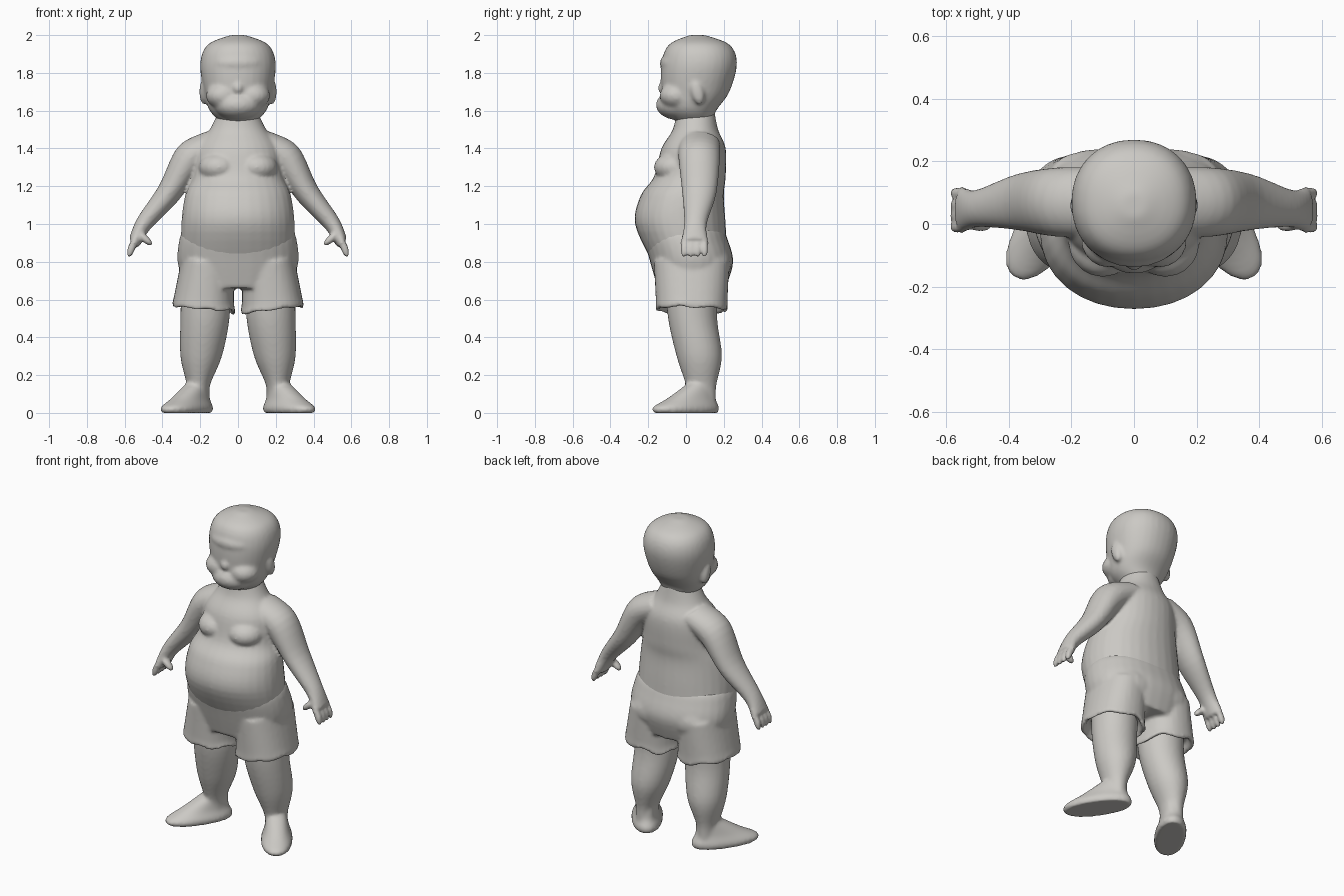
import bpy, bmesh
from math import cos, sin, radians, pi, copysign
from mathutils import Vector, Matrix, Euler

cube = bpy.data.objects.get("Cube")
if cube:
    bpy.data.objects.remove(cube, do_unlink=True)

clay = bpy.data.materials.new("warm_grey_clay")
clay.use_nodes = True
clay.diffuse_color = (.6, .585, .555, 1)
shader = clay.node_tree.nodes["Principled BSDF"]
shader.inputs["Base Color"].default_value = clay.diffuse_color
shader.inputs["Roughness"].default_value = .8


def spline(rings, steps):
    """Smoothly interpolate the ring settings along the part."""
    rows = [rings[0], *rings, rings[-1]]
    result = []
    for before, start, end, after in zip(rows, rows[1:], rows[2:], rows[3:]):
        for step in range(steps):
            t = step / steps
            blend = []
            for a, b, c, d in zip(before, start, end, after):
                cubic = 3 * (b - c) + d - a
                square = 2 * a - 5 * b + 4 * c - d
                blend.append(b + t / 2 * (c - a + t * (square + t * cubic)))
            result.append(blend)
    return result + [rings[-1]]


def loft(bm, rings, side=1, tilt=0, turn=0, power=2, steps=5, count=32):
    """Skin rounded rings given as x, y, z, half width, half depth."""
    spin = Euler((0, -radians(tilt), radians(turn))).to_matrix()
    loops = []
    for x, y, z, width, depth in spline(rings, steps):
        loop = []
        for i in range(count):
            angle = 2 * pi * i / count
            u, v = (copysign(abs(f) ** (2 / power), f) for f in (cos(angle), sin(angle)))
            point = Vector((x, y, z)) + spin @ Vector((width * u, depth * v, 0))
            loop.append(bm.verts.new((point.x * side, point.y, point.z)))
        loops.append(loop)
    for low, high in zip(loops, loops[1:]):
        for i in range(count):
            bm.faces.new((low[i - 1], low[i], high[i], high[i - 1]))
    bm.faces.new(loops[0])
    bm.faces.new(loops[-1])


def column(bm, rings, power):
    """Loft upright along the centre line from z, half width, y, half depth."""
    loft(bm, [(0, y, z, width, depth) for z, width, y, depth in rings], power=power)


def blob(bm, center, radii, side=1, pitch=0, roll=0):
    """Add an ellipsoid lump, mirrored by the sign of side."""
    spin = Euler((radians(pitch), radians(roll), 0)).to_matrix().to_4x4()
    place = Matrix.Translation(center) @ spin @ Matrix.Diagonal((*radii, 1))
    mirror = Matrix.Diagonal((side, 1, 1, 1))
    bmesh.ops.create_uvsphere(bm, u_segments=20, v_segments=12, radius=1, matrix=mirror @ place)


def fuse(name, bm, voxel=.011, passes=5):
    """Blend the lumps of one part into a single smooth skin."""
    bmesh.ops.recalc_face_normals(bm, faces=bm.faces)
    mesh = bpy.data.meshes.new(name)
    bm.to_mesh(mesh)
    bm.free()
    obj = bpy.data.objects.new(name, mesh)
    bpy.context.collection.objects.link(obj)
    bpy.ops.object.select_all(action='DESELECT')
    bpy.context.view_layer.objects.active = obj
    obj.select_set(True)
    remesh = obj.modifiers.new("skin", 'REMESH')
    remesh.mode = 'VOXEL'
    remesh.voxel_size = voxel
    soften = obj.modifiers.new("soften", 'SMOOTH')
    soften.factor = .5
    soften.iterations = passes
    for modifier in list(obj.modifiers):
        bpy.ops.object.modifier_apply(modifier=modifier.name)
    obj.data.materials.clear()
    obj.data.materials.append(clay)
    bpy.ops.object.shade_smooth()
    return obj


# Torso: round belly, chest fold, sloping shoulders, neck
body = bmesh.new()
column(body, [
    (.8, .3, .02, .2),
    (1, .3, -.03, .24),
    (1.15, .28, -.02, .22),
    (1.25, .24, .02, .19),
    (1.4, .22, .04, .17),
    (1.5, .15, .05, .12),
    (1.6, .1, .05, .1),
], power=2.1)
for side in (1, -1):
    # Chest
    blob(body, (.1, -.06, 1.3), (.11, .11, .08), side)
    # Arm from shoulder to palm
    loft(body, [
        (.1, .07, 1.43, .09, .11),
        (.25, .07, 1.35, .09, .11),
        (.37, .07, 1.16, .065, .09),
        (.5, .05, 1, .045, .06),
        (.55, .045, .9, .035, .075),
    ], side, tilt=42)
    # Fingers and thumb
    for finger in range(4):
        blob(body, (.565, .036 * finger - .01, .87), (.02, .02, .05), side, roll=-18)
    blob(body, (.49, 0, .92), (.02, .025, .05), side, roll=48)
fuse("torso_and_arms", body, voxel=.01)

# Head: skull, muzzle, heavy brow, nose, fringe
head = bmesh.new()
column(head, [
    (1.53, .08, .05, .09),
    (1.6, .15, .03, .13),
    (1.7, .18, .05, .18),
    (1.85, .2, .07, .2),
    (1.95, .16, .07, .16),
    (2, .04, .06, .04),
], power=2.15)
blob(head, (0, -.04, 1.63), (.13, .12, .08))
blob(head, (0, -.02, 1.85), (.16, .12, .07))
blob(head, (0, -.12, 1.72), (.03, .03, .03))
blob(head, (0, 0, 1.93), (.12, .09, .05))
for side in (1, -1):
    # Cheek and ear
    blob(head, (.08, -.05, 1.68), (.09, .09, .07), side)
    blob(head, (.18, .06, 1.7), (.025, .035, .07), side, pitch=15)
fuse("head", head)

# Shorts: hips, then two wide legs with hollow tilted hems
shorts = bmesh.new()
column(shorts, [
    (.66, .28, .03, .18),
    (.8, .32, .03, .22),
    (.92, .31, 0, .22),
    (.97, .29, 0, .2),
], power=2.2)
for side in (1, -1):
    loft(shorts, [
        (.16, .03, .8, .14, .2),
        (.18, .03, .6, .16, .19),
        (.18, .03, .55, .17, .19),
        (.18, .03, .55, .15, .17),
        (.18, .03, .6, .13, .15),
    ], side, tilt=6, power=2.3)
    # Seat
    blob(shorts, (.12, .13, .79), (.15, .11, .11), side)
shorts_obj = fuse("shorts", shorts)
# Uneven cloth edge around the hems
for vertex in shorts_obj.data.vertices:
    drop = max(0, .62 - vertex.co.z)
    vertex.co.z += drop * sin(vertex.co.x * 30) * sin(vertex.co.y * 24) / 6

for side, label in ((1, "left"), (-1, "right")):
    # Bare leg with a full calf
    leg = bmesh.new()
    loft(leg, [
        (.17, .03, .7, .13, .14),
        (.175, .035, .5, .13, .13),
        (.195, .07, .3, .11, .12),
        (.21, .08, .14, .06, .08),
        (.21, .08, .04, .06, .08),
    ], side)
    # Splayed foot
    loft(leg, [
        (.27, 0, 0, .085, .195),
        (.27, 0, .03, .09, .2),
        (.25, .03, .08, .07, .14),
        (.21, .08, .16, .055, .07),
    ], side, turn=34, power=2.2)
    fuse(label + "_leg_and_foot", leg)
